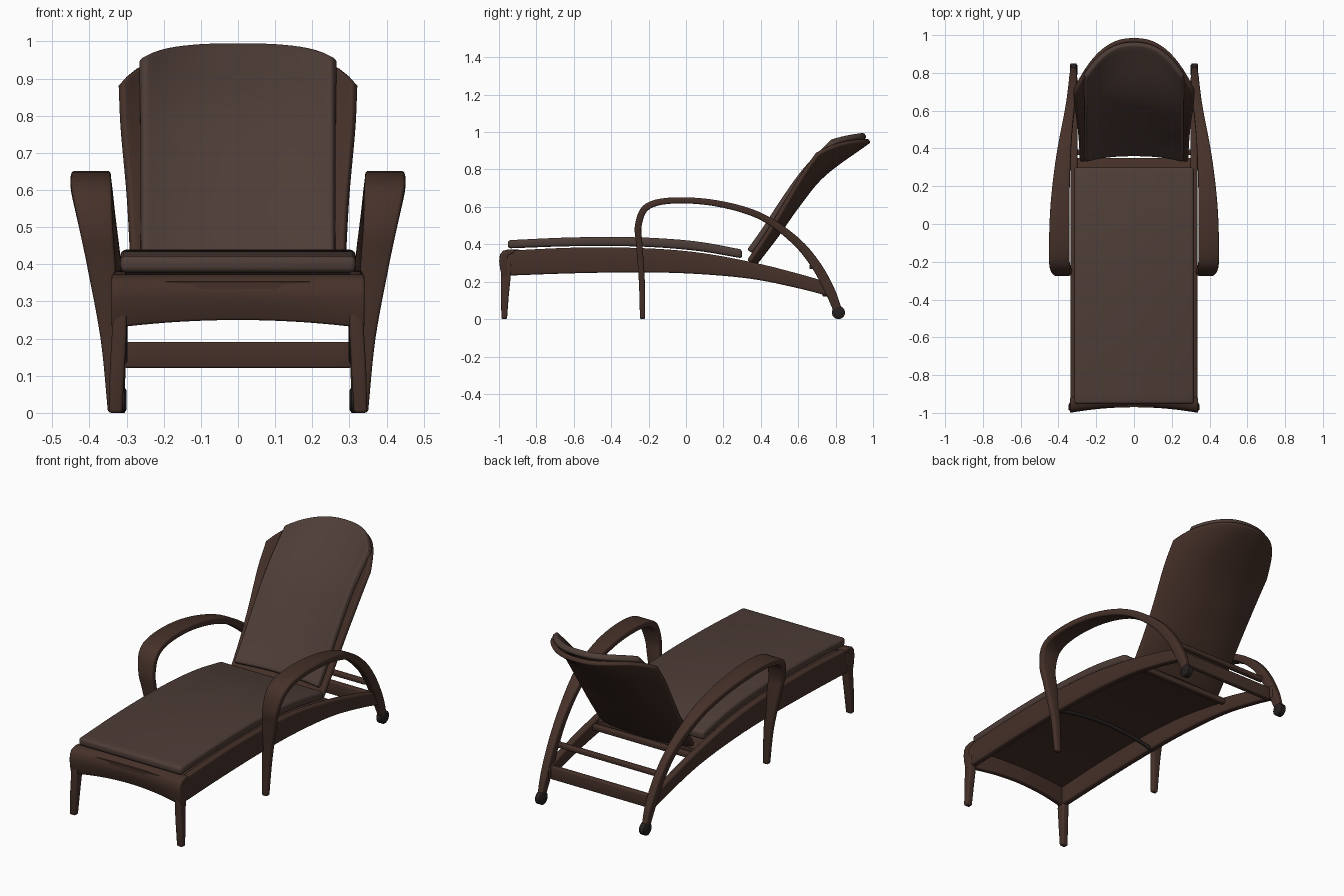
import bpy, bmesh, math
from mathutils import Vector

if "Cube" in bpy.data.objects:
    bpy.data.objects.remove(bpy.data.objects["Cube"])


def material(name, rgb):
    m = bpy.data.materials.new(name)
    m.diffuse_color = (*rgb, 1)
    m.use_nodes = True
    m.node_tree.nodes["Principled BSDF"].inputs["Base Color"].default_value = m.diffuse_color
    return m


WICKER = material("dark_wicker", (0.06, 0.03, 0.022))
FABRIC = material("brown_fabric", (0.075, 0.046, 0.038))
RUBBER = material("dark_rubber", (0.018, 0.014, 0.013))


def at(keys, t):
    """Catmull-Rom through the key tuples, t in 0..1."""
    n = len(keys) - 1
    i = min(int(t * n), n - 1)
    f = t * n - i
    p1, p2 = keys[i], keys[i + 1]
    p0 = keys[i - 1] if i else [2 * a - b for a, b in zip(p1, p2)]
    p3 = keys[i + 2] if i + 2 <= n else [2 * b - a for a, b in zip(p1, p2)]
    return [0.5 * (2 * b + (c - a) * f + (2 * a - 5 * b + 4 * c - d) * f * f
                   + (3 * b - a - 3 * c + d) * f ** 3)
            for a, b, c, d in zip(p0, p1, p2, p3)]


def sample(keys, n):
    return [at(keys, i / n) for i in range(n + 1)]


def build(name, rows, mat, closed=True, bevel=0.0, mirror=False, thick=0.0):
    """Skin a list of rings (closed, capped) or rows (open sheet)."""
    bm = bmesh.new()
    vs = [[bm.verts.new(p) for p in r] for r in rows]
    k = len(rows[0])
    for a, b in zip(vs, vs[1:]):
        for j in range(k if closed else k - 1):
            bm.faces.new((a[j], a[(j + 1) % k], b[(j + 1) % k], b[j]))
    if closed:
        bm.faces.new(vs[0])
        bm.faces.new(vs[-1])
    bmesh.ops.recalc_face_normals(bm, faces=bm.faces)
    me = bpy.data.meshes.new(name)
    bm.to_mesh(me)
    bm.free()
    ob = bpy.data.objects.new(name, me)
    bpy.context.collection.objects.link(ob)
    me.materials.append(mat)
    if thick:
        s = ob.modifiers.new("thickness", 'SOLIDIFY')
        s.thickness, s.offset = thick, 0
    if bevel:
        b = ob.modifiers.new("round", 'BEVEL')
        b.width, b.segments, b.limit_method = bevel, 3, 'ANGLE'
        b.angle_limit = math.radians(50)
    if mirror:
        ob.modifiers.new("mirror", 'MIRROR')
    bpy.ops.object.select_all(action='DESELECT')
    ob.select_set(True)
    bpy.context.view_layer.objects.active = ob
    bpy.ops.object.convert(target='MESH')
    bpy.ops.object.shade_smooth_by_angle(angle=math.radians(40))
    return ob


def rect_y(y, x0, x1, z0, z1):
    return [(x0, y, z0), (x1, y, z0), (x1, y, z1), (x0, y, z1)]


def bar(name, y, z, wy, wz, half, arch=0.0, n=12, sides=4, mat=WICKER):
    """Cross bar along x, optionally arched."""
    rings = []
    for i in range(n + 1):
        u = 2 * i / n - 1
        ring = []
        for j in range(sides):
            a = 2 * math.pi * (j + 0.5) / sides
            r = math.sqrt(0.5) if sides == 4 else 0.5
            ring.append((u * half, y + wy * r * math.cos(a),
                         z + arch * (1 - u * u) + wz * r * math.sin(a)))
        rings.append(ring)
    return build(name, rings, mat, bevel=0.006 if sides == 4 else 0)


# Side rails: (y, bottom, top)
rail = [(-0.97, 0.232, 0.365), (-0.6, 0.245, 0.382), (-0.25, 0.25, 0.38),
        (0.05, 0.242, 0.358), (0.35, 0.215, 0.305), (0.6, 0.165, 0.243), (0.78, 0.118, 0.19)]
build("side_rail", [rect_y(y, 0.298, 0.336, a, b) for y, a, b in sample(rail, 36)],
      WICKER, bevel=0.01, mirror=True)

# Deck panel between the rails
deck = [r for r in sample(rail, 36) if r[0] < 0.39]
build("deck", [rect_y(y, -0.305, 0.305, b - 0.032, b - 0.012) for y, a, b in deck], WICKER)

# Front apron, bowed inward with an arched lower edge
rings = []
for i in range(25):
    u = i / 12 - 1
    dy, zb = 0.03 * (1 - u * u), 0.228 + 0.022 * (1 - u * u)
    rings.append([(0.34 * u, y + dy, z) for y, z in (
        (-0.955, zb), (-0.985, zb), (-0.995, zb + 0.04), (-1.0, 0.31), (-0.996, 0.345),
        (-0.98, 0.365), (-0.95, 0.373), (-0.92, 0.373), (-0.92, 0.355), (-0.955, 0.34))])
build("front_apron", rings, WICKER, bevel=0.006)

# Front legs
build("front_leg", [[(x0, y0, z), (x1, y0, z), (x1, y1, z), (x0, y1, z)] for z, x0, x1, y0, y1 in (
    (0, 0.312, 0.348, -0.987, -0.957), (0.12, 0.305, 0.345, -0.989, -0.948),
    (0.22, 0.3, 0.339, -0.99, -0.938), (0.34, 0.298, 0.337, -0.985, -0.93))],
    WICKER, bevel=0.008, mirror=True)

# Arms: (y, z, inner x, outer x, thickness) sweeping from foot to wheel
arm = [(-0.232, 0, 0.316, 0.35, 0.028), (-0.236, 0.2, 0.32, 0.37, 0.032),
       (-0.25, 0.4, 0.33, 0.407, 0.034), (-0.255, 0.5, 0.337, 0.428, 0.036),
       (-0.215, 0.595, 0.34, 0.448, 0.036), (-0.1, 0.632, 0.342, 0.45, 0.033),
       (0.1, 0.628, 0.342, 0.442, 0.033), (0.3, 0.587, 0.337, 0.42, 0.035),
       (0.45, 0.522, 0.33, 0.395, 0.038), (0.6, 0.405, 0.316, 0.365, 0.046),
       (0.7, 0.28, 0.306, 0.35, 0.052), (0.77, 0.15, 0.302, 0.342, 0.054),
       (0.81, 0.05, 0.306, 0.336, 0.045)]
rings = []
for i in range(73):
    y, z, x0, x1, th = at(arm, i / 72)
    a, b = at(arm, max(i - 0.5, 0) / 72), at(arm, min(i + 0.5, 72) / 72)
    d = Vector((b[0] - a[0], b[1] - a[1])).normalized()
    if i == 0:
        d = Vector((0, 1))
    ny, nz = -d.y * th / 2, d.x * th / 2
    rings.append([(x, y + s * ny, z + s * nz) for x, s in ((x0, -1), (x1, -1), (x1, 1), (x0, 1))])
build("arm", rings, WICKER, bevel=0.009, mirror=True)

# Wheels
build("wheel", [[(x, 0.815 + r * math.cos(a * math.pi / 12), 0.035 + r * math.sin(a * math.pi / 12))
                 for a in range(24)] for x, r in
                ((0.3, 0.026), (0.306, 0.035), (0.334, 0.035), (0.34, 0.026))],
      RUBBER, mirror=True)

# Cross members
bar("rear_plank", 0.745, 0.156, 0.03, 0.07, 0.305)
bar("rear_bar", 0.675, 0.28, 0.03, 0.025, 0.32)
bar("deck_end_bar", 0.38, 0.27, 0.03, 0.03, 0.305)
bar("arched_brace", -0.232, 0.252, 0.022, 0.022, 0.33, arch=0.045, sides=10, n=20, mat=RUBBER)

# Seat cushion: (y, bottom, top)
seat = [(-0.953, 0.378, 0.422), (-0.6, 0.39, 0.437), (-0.25, 0.388, 0.437),
        (0.05, 0.366, 0.416), (0.3, 0.325, 0.372)]
build("seat_cushion", [rect_y(y, -0.317, 0.317, a, b) for y, a, b in sample(seat, 28)],
      FABRIC, bevel=0.015)

# Backrest surface: (centre y, centre z, edge y, edge z, half width) going up
back = [(0.37, 0.30, 0.335, 0.31, 0.285), (0.485, 0.45, 0.435, 0.46, 0.29),
        (0.59, 0.60, 0.52, 0.60, 0.298), (0.735, 0.775, 0.62, 0.77, 0.312),
        (0.98, 0.955, 0.70, 0.885, 0.316)]


def back_point(u, t):
    cy, cz, ey, ez, w = at(back, t)
    u1 = abs(u)
    return Vector((u * w, cy + (ey - cy) * u1 ** 2.4, cz + (ez - cz) * u1 ** 6))


def cushion_point(x, t):
    w = at(back, t)[4]
    u, e = x / w, 0.01
    p = back_point(u, t)
    n = (back_point(u + e, t) - back_point(u - e, t)).cross(
        back_point(u, min(t + e, 1)) - back_point(u, t - e)).normalized()
    n = n if n.y < 0 else -n
    q = p + n * 0.038
    return Vector((x, q.y, q.z))


build("backrest_shell", [[back_point(j / 16 - 1, i / 28) for j in range(33)] for i in range(29)],
      WICKER, closed=False, thick=0.026, bevel=0.008)
build("back_cushion", [[cushion_point(0.26 * (j / 12 - 1), 0.06 + 0.94 * i / 28) for j in range(25)]
                       for i in range(29)],
      FABRIC, closed=False, thick=0.034, bevel=0.011)
